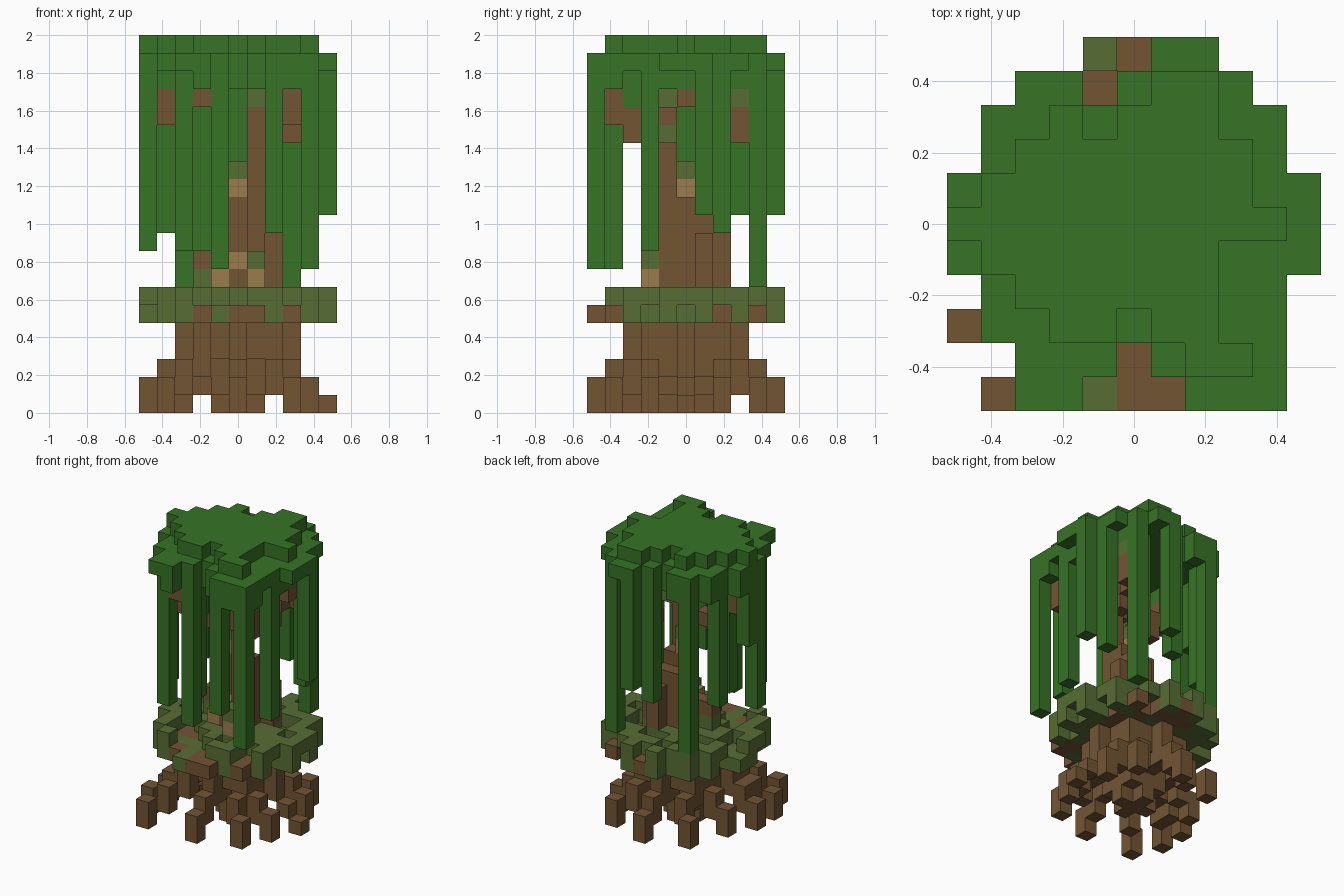
import bpy, bmesh, random
from mathutils import Vector

cube = bpy.data.objects.get("Cube")
if cube:
    bpy.data.objects.remove(cube, do_unlink=True)

random.seed(4)
UNIT = 2 / 21
grid = {}   # cell -> (part name, colour name)


def material(name, colour):
    mat = bpy.data.materials.new(name)
    mat.use_nodes = True
    mat.diffuse_color = (*colour, 1)
    mat.node_tree.nodes["Principled BSDF"].inputs["Base Color"].default_value = (*colour, 1)
    return mat


COLOURS = {
    "leaf": material("leaf green", (0.038, 0.172, 0.019)),
    "bark": material("bark brown", (0.17, 0.091, 0.034)),
    "moss": material("moss green", (0.096, 0.155, 0.035)),
    "tan": material("pale wood", (0.33, 0.2, 0.075)),
}


def put(part, colour, x, y, low, high=None):
    """Fill a column of blocks; earlier blocks are kept."""
    for z in range(low, (low if high is None else high) + 1):
        grid.setdefault((x, y, z), (part, colour))


def disc(radius):
    r = range(-5, 6)
    return [(x, y) for x in r for y in r if x * x + y * y <= radius * radius]


def rows(spans, holes=()):
    """Flat set of cells from row spans: y -> (first x, last x)."""
    return {(x, y) for y, (a, b) in spans.items() for x in range(a, b + 1)} - set(holes)


def is_edge(cell, cells):
    x, y = cell
    return any(n not in cells for n in ((x + 1, y), (x - 1, y), (x, y + 1), (x, y - 1)))


# Canopy: a broad layer with a partial rim below it and a smaller crown on top
canopy = rows({5: (1, 2), 4: (-3, 3), 3: (-4, 4), 2: (-4, 4), 1: (-5, 5), 0: (-5, 5),
               -1: (-5, 5), -2: (-4, 4), -3: (-4, 4), -4: (-3, 4), -5: (-3, 4)},
              [(-1, 4), (0, -4), (-1, -5), (0, -5), (1, -5)])
crown = rows({4: (1, 2), 3: (-2, 2), 2: (-3, 3), 1: (-4, 3), 0: (-5, 4), -1: (-4, 2),
              -2: (-3, 2), -3: (-2, 2), -4: (2, 3)}, [(-1, 3), (0, -3)])
thin_rim = [(-4, -3), (-3, -5), (4, -3), (5, -1), (5, 0), (4, 3), (2, 5)]
for cell in canopy:
    put("canopy", "leaf", *cell, 19)
    if is_edge(cell, canopy) and cell not in thin_rim:
        put("canopy", "leaf", *cell, 18)
for cell in crown:
    put("canopy", "leaf", *cell, 20)
put("canopy", "leaf", 3, -3, 17, 18)
for x, y in [(3, 3), (4, 0), (4, -1)]:
    put("canopy", "leaf", x, y, 18)

# Hanging vines: x, y and lowest block
for x, y, low in [(4, -5, 8), (2, -5, 10), (-1, -4, 8), (-3, -4, 9), (4, -2, 9), (5, 1, 11),
                  (4, 2, 10), (3, 4, 7), (1, 5, 11), (0, 4, 10), (-2, -2, 9), (-3, 4, 7),
                  (-4, 2, 10), (2, 3, 11), (-5, -1, 9), (-5, 0, 14)]:
    put("vines", "leaf", x, y, low, 18)

# Trunk: two tall stems with mossy and pale patches, and a stepped base
put("trunk", "tan", 0, 0, 12)
put("trunk", "moss", 0, 0, 13)
put("trunk", "bark", 0, 0, 5, 11)
put("trunk", "moss", 1, -1, 17)
put("trunk", "bark", 1, -1, 5, 18)
for x, y, top in [(1, 0, 11), (0, 1, 10), (1, 1, 10), (2, 1, 9), (1, 2, 9)]:
    put("trunk", "bark", x, y, 7, top)
put("trunk", "tan", 1, -2, 7)
put("trunk", "moss", 1, -2, 8)
put("trunk", "bark", 0, -1, 5, 7)
put("trunk", "tan", 0, -1, 8)
put("trunk", "tan", -1, -1, 7)
put("trunk", "moss", -2, 0, 7)
put("trunk", "bark", -2, 0, 8)
put("trunk", "bark", -1, 0, 7, 8)

# Branches under the canopy
put("branches", "moss", 3, 3, 17)
put("branches", "moss", 2, -1, 15)
for x, y, low, high in [(3, 3, 15, 16), (2, 2, 15, 15), (2, 1, 14, 14), (2, -1, 16, 16),
                        (2, -2, 15, 15), (3, -3, 15, 16), (3, -4, 16, 17), (4, 0, 17, 17),
                        (-1, -1, 14, 14), (-3, -2, 15, 16), (-4, -2, 16, 17),
                        (-2, -4, 17, 17)]:
    put("branches", "bark", x, y, low, high)

# Mossy mound: a patchy disc with a ragged rim and a broken raised layer
mound = disc(5.2)
bare = [(0, 5), (-1, 4), (0, -5), (1, -5), (0, -4), (-2, -4), (3, -4), (3, 4)]
for cell in mound:
    x, y = cell
    if cell in bare:
        put("mound", "bark", x, y, 5)
    elif is_edge(cell, mound):
        low, high = random.choice([(5, 5), (6, 6), (5, 6), (5, 6)])
        if abs(y) == 5:
            low = 5
        put("mound", "moss", x, y, low, 5 if y == -5 else high)
    else:
        inner = x * x + y * y < 6
        put("mound", "bark" if inner or random.random() < 0.3 else "moss", x, y, 5)
        if inner or random.random() < 0.45:
            put("mound", "moss", x, y, 6)

# Roots: a tapering core with stepped prongs reaching the ground
for level, radius in enumerate([1.1, 1.5, 2.1, 2.5, 2.9]):
    for x, y in disc(radius):
        put("roots", "bark", x, y, level)
for x, y, top in [(-4, -5, 1), (-5, -3, 1), (0, -5, 1), (3, -4, 1), (4, -2, 1), (5, 0, 0),
                  (4, 2, 1), (3, 4, 1), (0, 5, 1), (-3, 4, 1), (-4, 1, 1), (-5, -1, 1)]:
    put("roots", "bark", x, y, 0, top)
    for reach, low, high in [(0.8, 1, top + 1), (0.6, 2, 4)]:
        put("roots", "bark", round(x * reach), round(y * reach), low, high)


def build(part):
    """Make one mesh from the exposed block faces of a part."""
    bm = bmesh.new()
    slots = list(COLOURS)
    for cell, (owner, colour) in grid.items():
        if owner != part:
            continue
        centre = Vector(cell) + Vector((0, 0, 0.5))
        for axis in range(3):
            for sign in (-1, 1):
                step = [0, 0, 0]
                step[axis] = sign
                if tuple(c + s for c, s in zip(cell, step)) in grid:
                    continue
                n, u, v = Vector(step), Vector(), Vector()
                u[(axis + 1) % 3] = 0.5
                v[(axis + 2) % 3] = 0.5 * sign
                mid = centre + n / 2
                corners = [mid - u - v, mid + u - v, mid + u + v, mid - u + v]
                face = bm.faces.new([bm.verts.new(p * UNIT) for p in corners])
                face.material_index = slots.index(colour)
    bmesh.ops.remove_doubles(bm, verts=bm.verts, dist=UNIT / 100)
    mesh = bpy.data.meshes.new(part)
    bm.to_mesh(mesh)
    bm.free()
    for mat in COLOURS.values():
        mesh.materials.append(mat)
    bpy.context.collection.objects.link(bpy.data.objects.new(part, mesh))


for name in ["canopy", "vines", "trunk", "branches", "mound", "roots"]:
    build(name)
